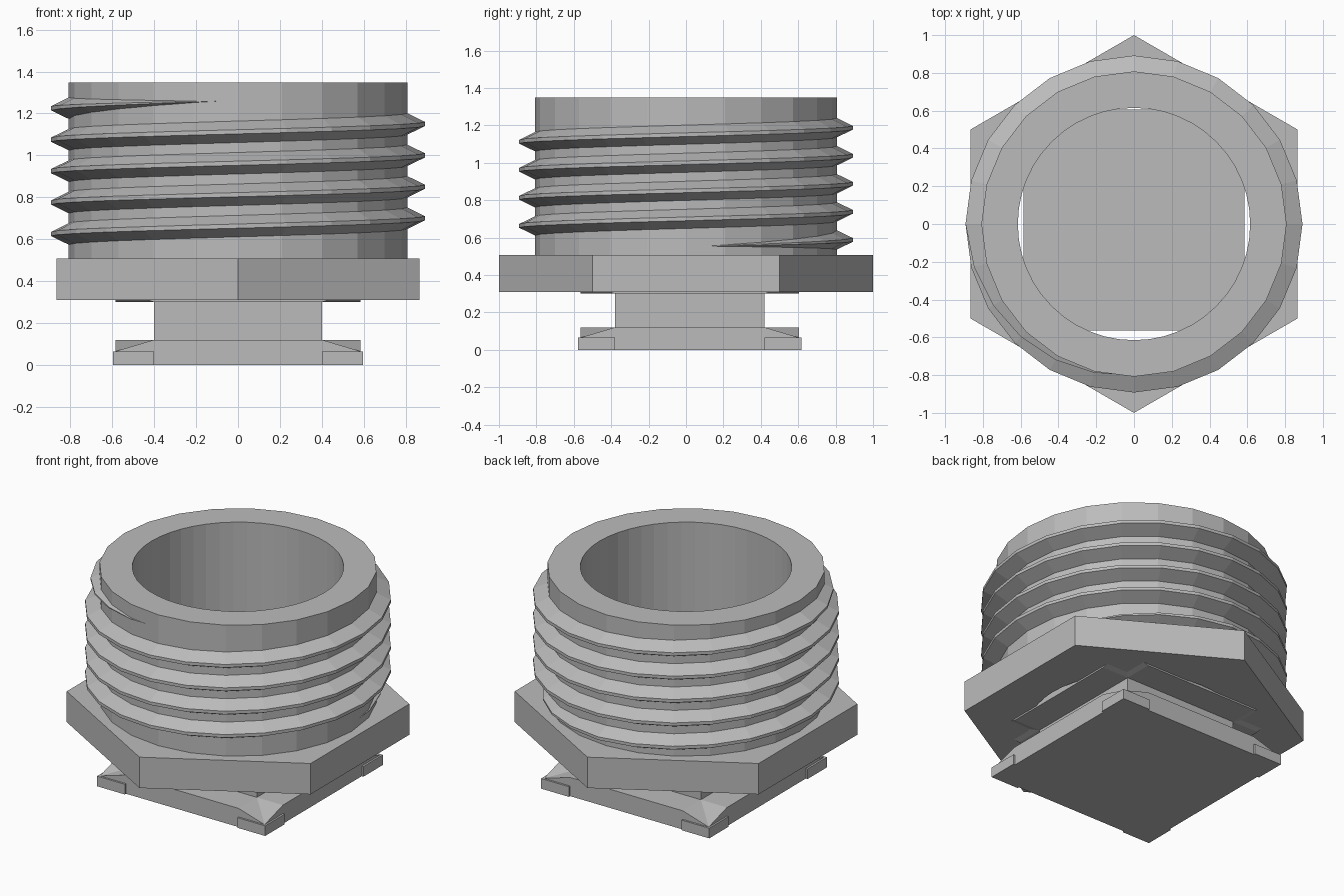
import bpy, bmesh
from math import sin, cos, pi, radians

cube = bpy.data.objects.get("Cube")
if cube:
    bpy.data.objects.remove(cube, do_unlink=True)

grey = bpy.data.materials.new("plain_grey")
grey.use_nodes = True
grey.diffuse_color = (0.5, 0.5, 0.5, 1)
grey.node_tree.nodes["Principled BSDF"].inputs["Base Color"].default_value = (0.5, 0.5, 0.5, 1)


def finish(name, bm):
    bmesh.ops.recalc_face_normals(bm, faces=bm.faces[:])
    mesh = bpy.data.meshes.new(name)
    bm.to_mesh(mesh)
    bm.free()
    mesh.materials.append(grey)
    obj = bpy.data.objects.new(name, mesh)
    bpy.context.collection.objects.link(obj)
    return obj


def box(name, x0, x1, y0, y1, z0, z1):
    bm = bmesh.new()
    bmesh.ops.create_cube(bm, size=1)
    for v in bm.verts:
        v.co = (x1 if v.co.x > 0 else x0,
                y1 if v.co.y > 0 else y0,
                z1 if v.co.z > 0 else z0)
    return finish(name, bm)


def bored_prism(name, sides, radius, bore, z0, z1, bore_sides=48):
    """Upright prism with a vertex on +y and a round hole right through."""
    bm = bmesh.new()
    caps = {z0: [], z1: []}
    for count, r in ((sides, radius), (bore_sides, bore)):
        rings = []
        for z in (z0, z1):
            ring = [bm.verts.new((r * sin(2 * pi * i / count), r * cos(2 * pi * i / count), z))
                    for i in range(count)]
            caps[z] += [bm.edges.new((ring[i - 1], ring[i])) for i in range(count)]
            rings.append(ring)
        low, high = rings
        for i in range(count):
            bm.faces.new((low[i - 1], low[i], high[i], high[i - 1]))
    for edges in caps.values():
        bmesh.ops.triangle_fill(bm, edges=edges, use_beauty=True)
    return finish(name, bm)


# Shared sizes of the square clip
HALF, NECK, MID_Y = 0.585, 0.4, 0.02
THICK, DIP = 0.12, 0.055


def clip_plate(name, base, direction):
    """Square plate whose four corners slope away on one side."""
    bm = bmesh.new()
    steps = (-HALF, -NECK, NECK, HALF)
    grid = [[bm.verts.new((x, y + MID_Y, THICK - (DIP if abs(x) == abs(y) == HALF else 0)))
             for y in steps] for x in steps]
    for i in range(3):
        for j in range(3):
            a, b, c, d = grid[i][j], grid[i + 1][j], grid[i + 1][j + 1], grid[i][j + 1]
            if i == 1 or j == 1:
                bm.faces.new((a, b, c, d))
            elif i == j:
                bm.faces.new((a, b, c))
                bm.faces.new((a, c, d))
            else:
                bm.faces.new((a, b, d))
                bm.faces.new((b, c, d))
    extruded = bmesh.ops.extrude_face_region(bm, geom=bm.faces[:], use_keep_orig=True)
    for item in extruded["geom"]:
        if isinstance(item, bmesh.types.BMVert):
            item.co.z = 0
    for v in bm.verts:
        v.co.z = base + direction * v.co.z
    return finish(name, bm)


# Square clip: lower plate, neck and upper plate that floors the bore
clip_plate("lower_plate", 0, 1)
box("neck", -NECK, NECK, MID_Y - NECK, MID_Y + NECK, 0.1, 0.32)
clip_plate("upper_plate", 0.42, -1)

# Corner tabs, standing slightly proud of the lower plate
PROUD = HALF + 0.012
for sx, side in ((-1, "right"), (1, "left")):
    for sy, end in ((-1, "front"), (1, "back")):
        xs = sorted((sx * NECK, sx * PROUD))
        ys = sorted((MID_Y + sy * NECK, MID_Y + sy * PROUD))
        box(f"corner_tab_{end}_{side}", *xs, *ys, 0, THICK - DIP)

# Hexagonal collar and threaded tube
bored_prism("hex_collar", 6, 1.0, 0.615, 0.31, 0.508)
bored_prism("tube", 24, 0.808, 0.615, 0.508, 1.348)


# Screw thread: a blunt triangular section wound up the tube, fading at both ends
def screw_thread(turns=4.75, per_turn=24, pitch=0.15, start=0.55, fade=6):
    bm = bmesh.new()
    total = int(turns * per_turn)
    previous = None
    for i in range(total + 1):
        angle = radians(360 / per_turn) * i
        size = max(0.02, min(1, i / fade, (total - i) / fade))
        z = start + pitch * i / per_turn
        tip = 0.8 + 0.092 * size
        section = [(0.79, -0.06), (tip, -0.01), (tip, 0.01), (0.79, 0.06)]
        ring = [bm.verts.new((r * cos(angle), r * sin(angle), z + h * size)) for r, h in section]
        if previous:
            for k in range(4):
                bm.faces.new((previous[k - 1], previous[k], ring[k], ring[k - 1]))
        else:
            bm.faces.new(ring)
        previous = ring
    bm.faces.new(previous)
    return finish("screw_thread", bm)


screw_thread()
